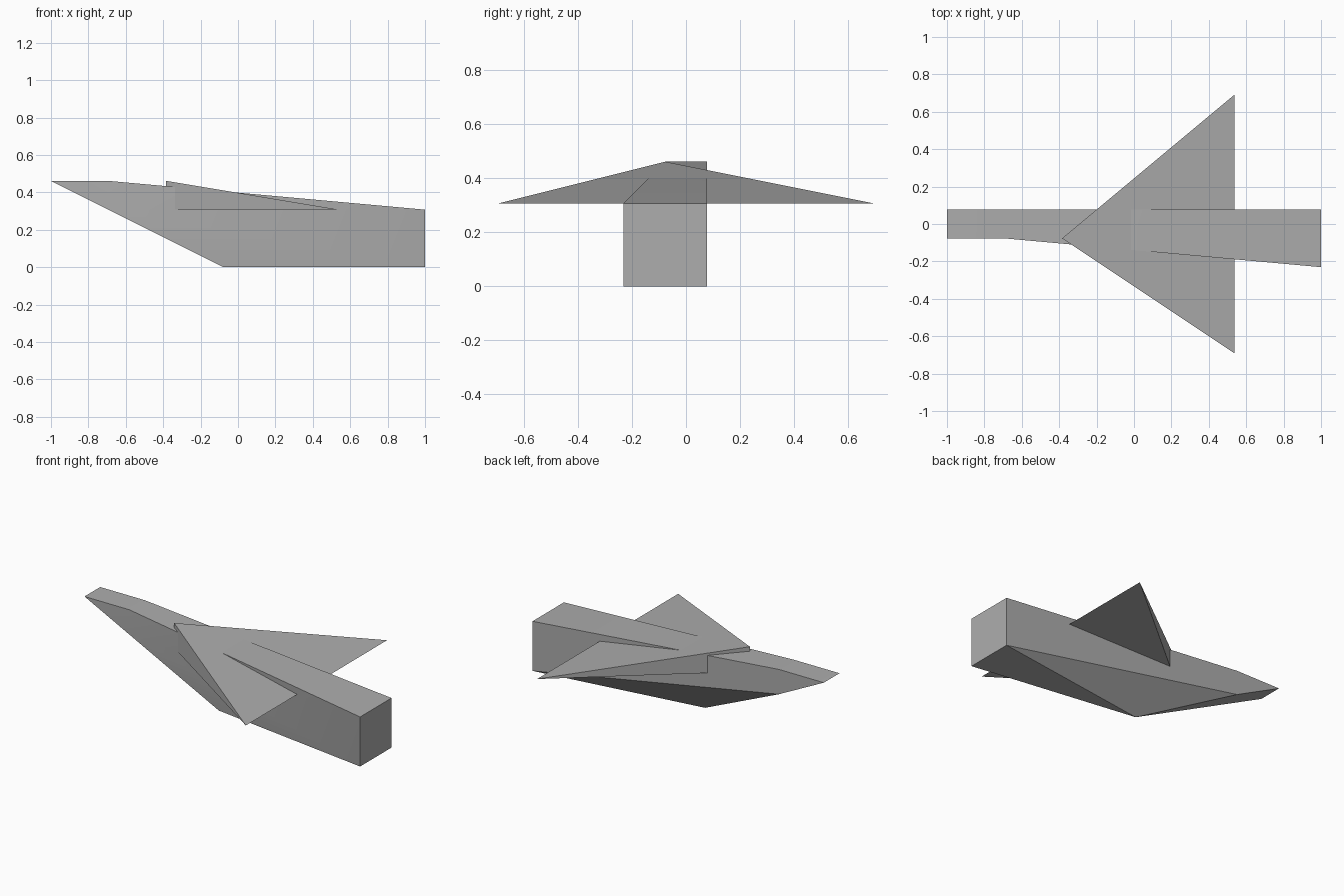
import bpy
import bmesh

cube = bpy.data.objects.get("Cube")
if cube:
    bpy.data.objects.remove(cube, do_unlink=True)

UNIT = 2 / 13          # the whole craft is 13 units long
HALF_LENGTH = 6.5

# Single hull colour
hull_grey = bpy.data.materials.new("hull grey")
hull_grey.use_nodes = True
colour = (0.42, 0.42, 0.42, 1)
hull_grey.diffuse_color = colour
hull_grey.node_tree.nodes["Principled BSDF"].inputs["Base Color"].default_value = colour


def build_part(name, points, faces):
    """Make a solid from named corner points, measured in units from the nose."""
    bm = bmesh.new()
    corner = {key: bm.verts.new(((x - HALF_LENGTH) * UNIT, y * UNIT, z * UNIT))
              for key, (x, y, z) in points.items()}
    for face in faces:
        bm.faces.new([corner[key] for key in face.split()])
    bmesh.ops.recalc_face_normals(bm, faces=bm.faces)
    mesh = bpy.data.meshes.new(name)
    bm.to_mesh(mesh)
    bm.free()
    mesh.materials.append(hull_grey)
    part = bpy.data.objects.new(name, mesh)
    bpy.context.collection.objects.link(part)
    bpy.ops.object.select_all(action="DESELECT")
    part.select_set(True)
    bpy.context.view_layer.objects.active = part
    bpy.ops.object.shade_smooth_by_angle(angle=0.5)
    return part


# Fuselage: wedge nose, keel point, and a body flaring to a square tail
build_part(
    "fuselage",
    {
        "nose_f": (0, -0.5, 3), "nose_b": (0, 0.5, 3),
        "brow_f": (2, -0.5, 3), "brow_b": (2, 0.5, 3),
        "chin_f": (2, -0.5, 2), "chin_b": (2, 0.5, 2),
        "keel": (6, -0.5, 0),
        "tail_top_f": (13, -1.5, 2), "tail_top_b": (13, 0.5, 2),
        "tail_low_f": (13, -1.5, 0), "tail_low_b": (13, 0.5, 0),
    },
    [
        "nose_f brow_f brow_b nose_b",
        "brow_f tail_top_f tail_top_b brow_b",
        "nose_f chin_f brow_f",
        "chin_f tail_top_f brow_f",
        "chin_f keel tail_low_f tail_top_f",
        "nose_b brow_b chin_b",
        "brow_b tail_top_b chin_b",
        "tail_top_b tail_low_b chin_b",
        "tail_low_b keel chin_b",
        "nose_f nose_b chin_b chin_f",
        "chin_f chin_b keel",
        "keel tail_low_b tail_low_f",
        "tail_top_f tail_low_f tail_low_b tail_top_b",
    ],
)

# Delta wing: flat underside, top sloping from the apex to the trailing edge
build_part(
    "delta_wing",
    {
        "apex": (4, -0.5, 3), "apex_low": (4, -0.5, 2),
        "tip_f": (10, -4.5, 2), "tip_b": (10, 4.5, 2),
    },
    [
        "apex tip_f tip_b",
        "apex_low tip_b tip_f",
        "apex apex_low tip_f",
        "apex tip_b apex_low",
    ],
)
